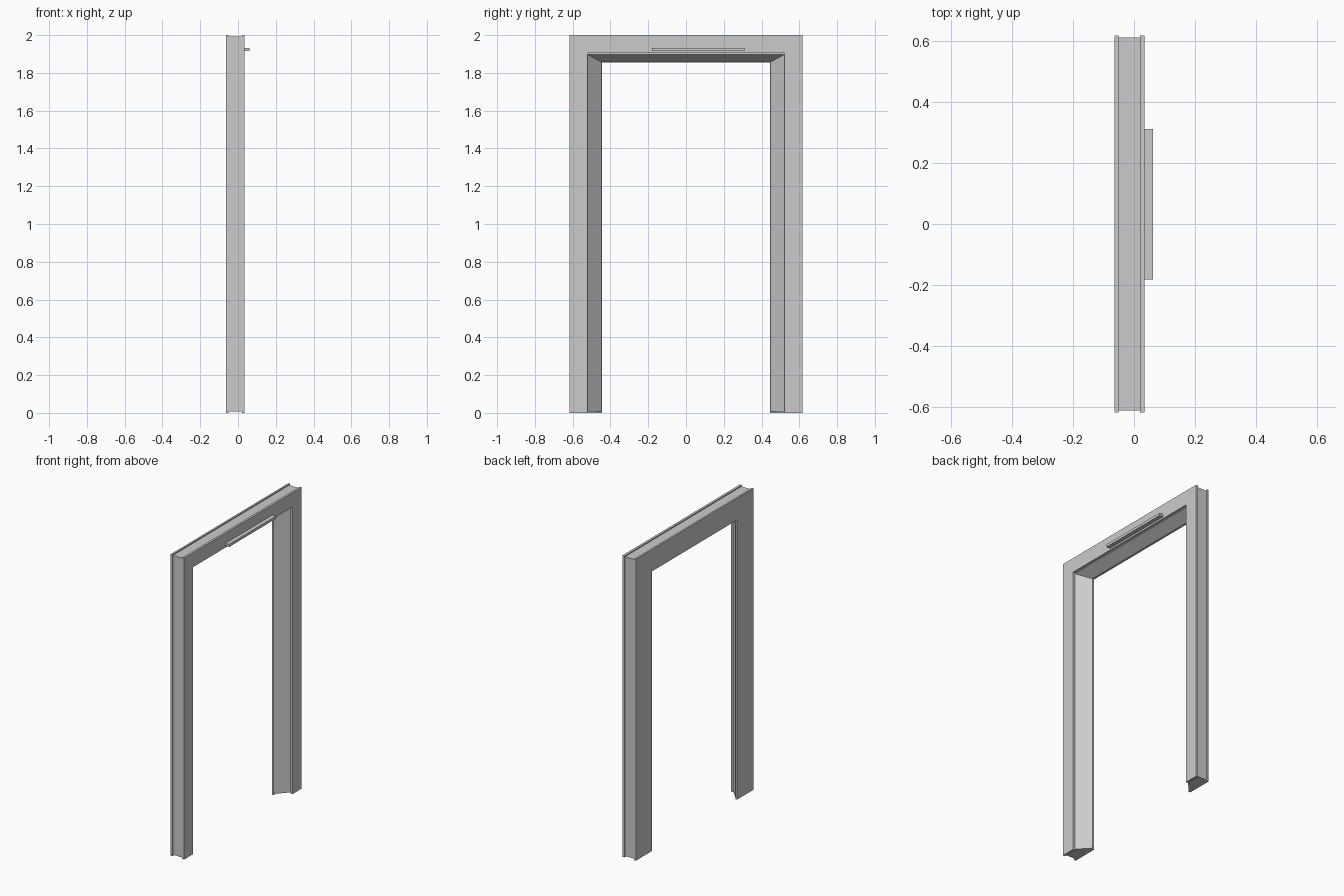
import bpy
import bmesh

if "Cube" in bpy.data.objects:
    bpy.data.objects.remove(bpy.data.objects["Cube"])


def arch(name, x0, x1, outer, inner0, inner1, foot):
    """Solid U-shaped portal between planes x0 and x1; the opening may taper."""
    bm = bmesh.new()
    oy, oz = outer
    loops = []
    for x, (iy, iz) in ((x0, inner0), (x1, inner1)):
        pts = [(-oy, foot), (-oy, oz), (oy, oz), (oy, foot),
               (iy, foot), (iy, iz), (-iy, iz), (-iy, foot)]
        loops.append([bm.verts.new((x, y, z)) for y, z in pts])
    for v in loops:
        # left jamb, lintel, right jamb with mitred corners
        for q in ((0, 1, 6, 7), (1, 2, 5, 6), (2, 3, 4, 5)):
            bm.faces.new([v[i] for i in q])
    a, b = loops
    for i in range(8):
        j = (i + 1) % 8
        bm.faces.new((a[i], a[j], b[j], b[i]))
    bmesh.ops.recalc_face_normals(bm, faces=bm.faces)
    # merge each end into one flat face
    bmesh.ops.dissolve_limit(bm, angle_limit=0.01, verts=bm.verts, edges=bm.edges)
    me = bpy.data.meshes.new(name)
    bm.to_mesh(me)
    bm.free()
    ob = bpy.data.objects.new(name, me)
    bpy.context.collection.objects.link(ob)
    return ob


# Wide rear plate, recessed core with splayed reveal, narrow front plate
arch("rear_plate", -0.063, -0.051, (0.616, 2.0), (0.445, 1.855), (0.445, 1.855), 0.0)
arch("frame_core", -0.051, 0.020, (0.610, 1.993), (0.447, 1.857), (0.522, 1.898), 0.007)
arch("front_plate", 0.020, 0.035, (0.616, 2.0), (0.522, 1.904), (0.522, 1.904), 0.0)

# Slim bar on the lintel, set off-centre
bpy.ops.mesh.primitive_cube_add(size=1, location=(0.0485, 0.065, 1.924))
bar = bpy.context.object
bar.name = "lintel_bar"
bar.scale = (0.027, 0.492, 0.017)
